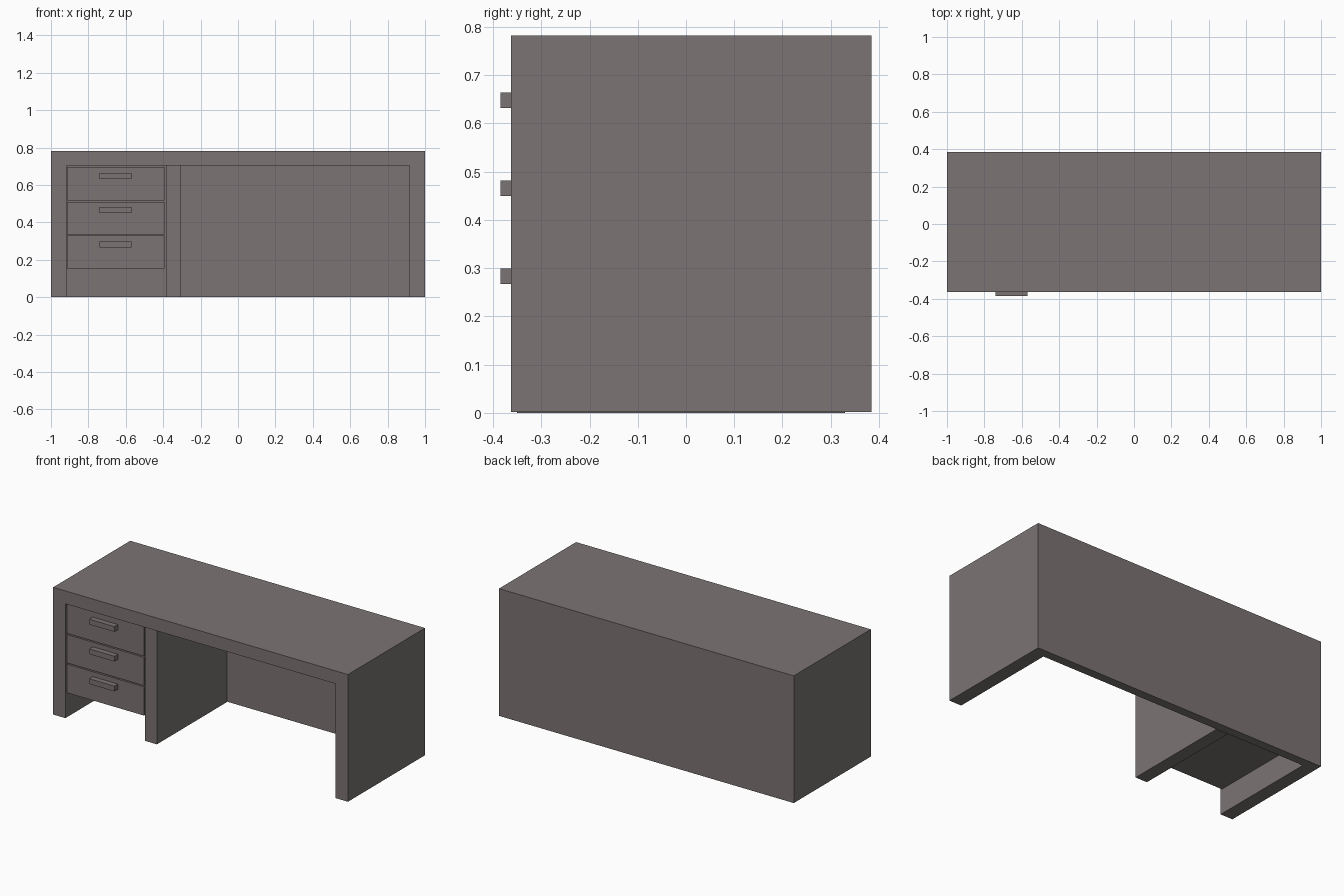
import bpy

if "Cube" in bpy.data.objects:
    bpy.data.objects.remove(bpy.data.objects["Cube"])

WOOD = bpy.data.materials.new("grey_brown_wood")
WOOD.diffuse_color = (0.2, 0.172, 0.172, 1)
WOOD.use_nodes = True
WOOD.node_tree.nodes["Principled BSDF"].inputs["Base Color"].default_value = WOOD.diffuse_color

FRONT, BACK = -0.363, 0.384      # outer frame depth
INSET, INNER_BACK = -0.35, 0.33  # recessed fronts, inside of back panel


def box(name, x, y, z):
    """Box spanning the given (min, max) ranges."""
    bpy.ops.mesh.primitive_cube_add(size=1)
    ob = bpy.context.object
    ob.name = ob.data.name = name
    spans = (x, y, z)
    for v in ob.data.vertices:
        v.co = [s[0] if c < 0 else s[1] for c, s in zip(v.co, spans)]
    ob.data.materials.append(WOOD)
    return ob


# Desk frame: one block hollowed out from the front and below
frame = box("desk_frame", (-1, 1), (FRONT, BACK), (0.002, 0.782))
cutter = box("knee_space_cutter", (-0.917, 0.917), (-0.6, INNER_BACK), (-0.3, 0.703))
cutter.hide_render = True
cut = frame.modifiers.new("hollow", 'BOOLEAN')
cut.operation = 'DIFFERENCE'
cut.solver = 'EXACT'
cut.object = cutter
bpy.context.view_layer.objects.active = frame
bpy.ops.object.modifier_apply(modifier=cut.name)
bpy.data.objects.remove(cutter)

# Upright panel between the drawers and the knee space
box("divider_panel", (-0.385, -0.305), (INSET, INNER_BACK), (0, 0.703))

# Three drawers, each with a bar handle
for label, z0, z1, handle_z in (("bottom", 0.153, 0.329, 0.267),
                                ("middle", 0.336, 0.510, 0.450),
                                ("top", 0.517, 0.696, 0.632)):
    box(label + "_drawer", (-0.915, -0.393), (INSET, INNER_BACK), (z0, z1))
    box(label + "_drawer_handle", (-0.74, -0.57), (-0.384, INSET),
        (handle_z, handle_z + 0.032))
